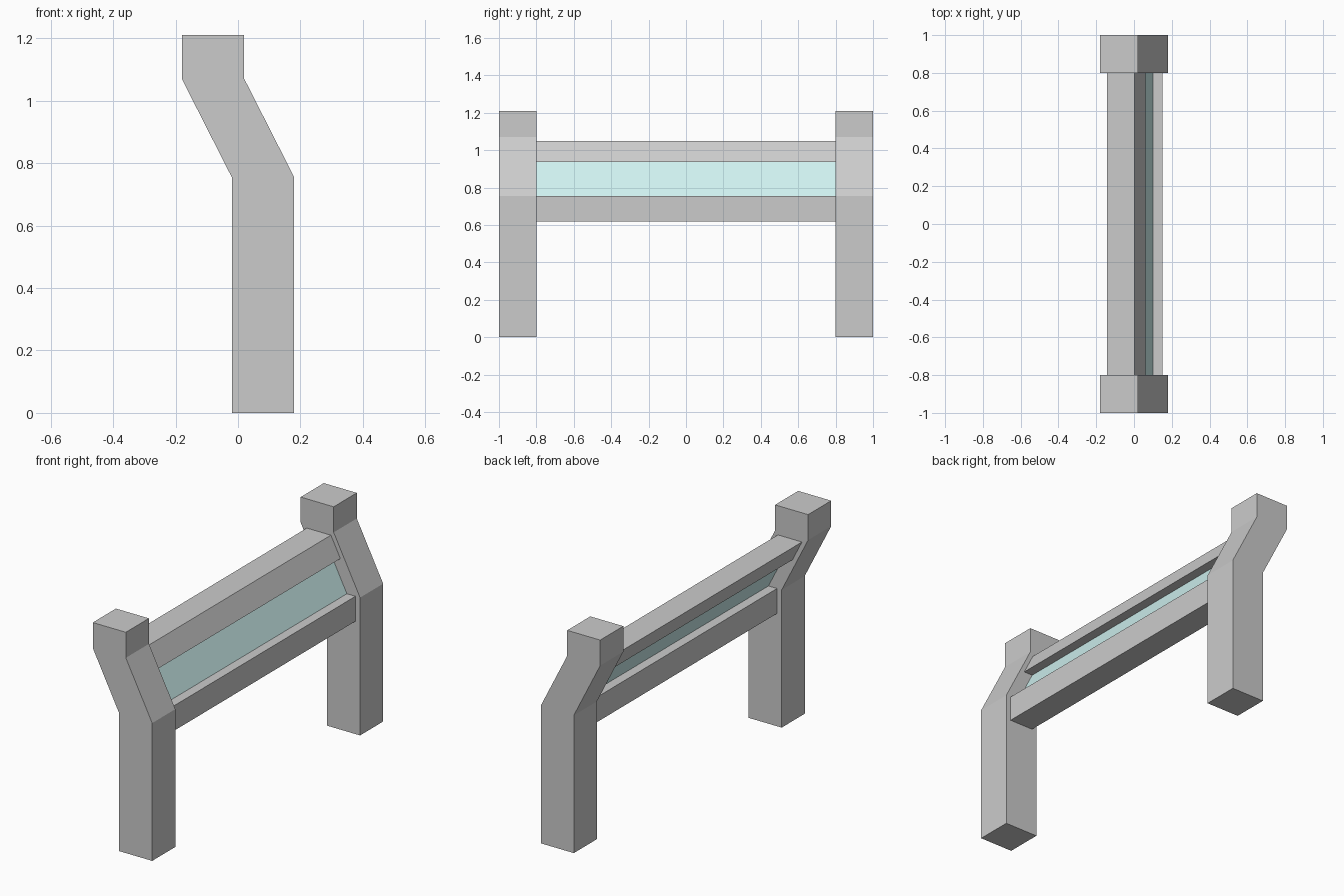
import bpy
import bmesh

if "Cube" in bpy.data.objects:
    bpy.data.objects.remove(bpy.data.objects["Cube"])


def extrude_profile(name, profile, y0, y1):
    """Extrude an (x, z) outline from y0 to y1."""
    bm = bmesh.new()
    face = bm.faces.new([bm.verts.new((x, y0, z)) for x, z in profile])
    ext = bmesh.ops.extrude_face_region(bm, geom=[face])
    verts = [v for v in ext["geom"] if isinstance(v, bmesh.types.BMVert)]
    bmesh.ops.translate(bm, verts=verts, vec=(0, y1 - y0, 0))
    bmesh.ops.recalc_face_normals(bm, faces=bm.faces[:])
    mesh = bpy.data.meshes.new(name)
    bm.to_mesh(mesh)
    bm.free()
    obj = bpy.data.objects.new(name, mesh)
    bpy.context.collection.objects.link(obj)
    return obj


BEND, TOP_BEND = 0.755, 1.07      # heights of the two bends in the posts
INNER = 0.8                       # inner side of the posts


def centre_x(z):
    """Centre line of the leaning section."""
    return 0.08 - 0.16 * (z - BEND) / (TOP_BEND - BEND)


def leaning(z0, z1, half):
    a, b = centre_x(z0), centre_x(z1)
    return [(a - half, z0), (a + half, z0), (b + half, z1), (b - half, z1)]


# Cranked end posts
post = [(-0.02, 0), (0.18, 0), (0.18, BEND), (0.02, TOP_BEND),
        (0.02, 1.21), (-0.18, 1.21), (-0.18, TOP_BEND), (-0.02, BEND)]
extrude_profile("front_post", post, -1.0, -INNER)
extrude_profile("back_post", post, INNER, 1.0)

# Rails between the posts
extrude_profile("upper_rail", leaning(0.937, 1.05, 0.073), -INNER, INNER)
lower = [(0.008, 0.618), (0.152, 0.618), (0.152, BEND), (0.008, BEND)]
extrude_profile("lower_rail", lower, -INNER, INNER)

# Leaning glass panel
glass = extrude_profile("glass_panel", leaning(BEND, 0.937, 0.02), -INNER, INNER)
mat = bpy.data.materials.new("pale_teal_glass")
mat.diffuse_color = (0.62, 0.88, 0.87, 1.0)
mat.use_nodes = True
mat.node_tree.nodes["Principled BSDF"].inputs["Base Color"].default_value = mat.diffuse_color
glass.data.materials.append(mat)
